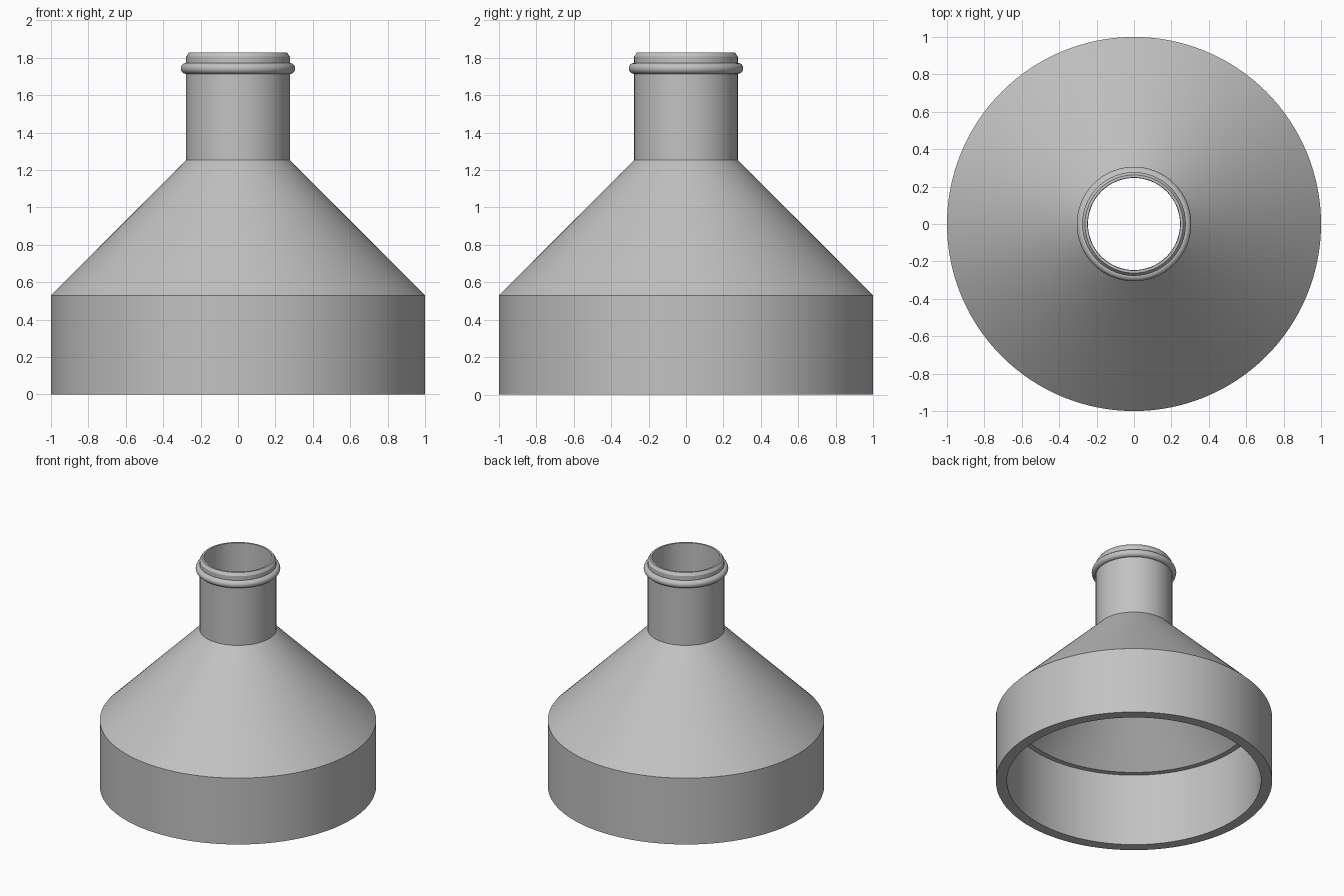
import bpy
import bmesh
import math
from mathutils import Vector

cube = bpy.data.objects.get("Cube")
if cube:
    bpy.data.objects.remove(cube, do_unlink=True)

SEGMENTS = 128

grey = bpy.data.materials.new("plain grey")
grey.use_nodes = True
colour = (0.54, 0.54, 0.54, 1)
grey.diffuse_color = colour
grey.node_tree.nodes["Principled BSDF"].inputs["Base Color"].default_value = colour


def lathe(name, profile):
    """Revolve a closed (radius, height) outline around z."""
    bm = bmesh.new()
    verts = [bm.verts.new((r, 0, z)) for r, z in profile]
    edges = [bm.edges.new((a, b)) for a, b in zip(verts, verts[1:] + verts[:1])]
    bmesh.ops.spin(bm, geom=verts + edges, cent=Vector(), axis=(0, 0, 1),
                   angle=math.tau, steps=SEGMENTS, use_merge=False)
    bmesh.ops.remove_doubles(bm, verts=bm.verts, dist=0.0001)
    bmesh.ops.recalc_face_normals(bm, faces=bm.faces)
    mesh = bpy.data.meshes.new(name)
    bm.to_mesh(mesh)
    bm.free()
    mesh.materials.append(grey)
    obj = bpy.data.objects.new(name, mesh)
    bpy.context.collection.objects.link(obj)
    bpy.ops.object.select_all(action='DESELECT')
    obj.select_set(True)
    bpy.context.view_layer.objects.active = obj
    bpy.ops.object.shade_smooth_by_angle(angle=math.radians(25))
    return obj


# Rounded bead near the top of the neck
BEAD_Z, BEAD_R, NECK_R = 1.743, 0.029, 0.277
bead = [(NECK_R + BEAD_R * math.cos(a), BEAD_Z + BEAD_R * math.sin(a))
        for a in (math.radians(-90 + 15 * i) for i in range(13))]

# Outside: socket wall, cone, neck, bead and chamfered lip
outside = [(0.92, 0), (1, 0), (1, 0.53), (NECK_R, 1.253)] + bead + [
    (NECK_R, 1.806), (0.262, 1.828)]

# Inside: straight bore, cone, ledge and socket
inside = [(0.248, 1.828), (0.246, 1.215), (0.88, 0.58), (0.92, 0.58)]

lathe("reducer_body", outside + inside)
